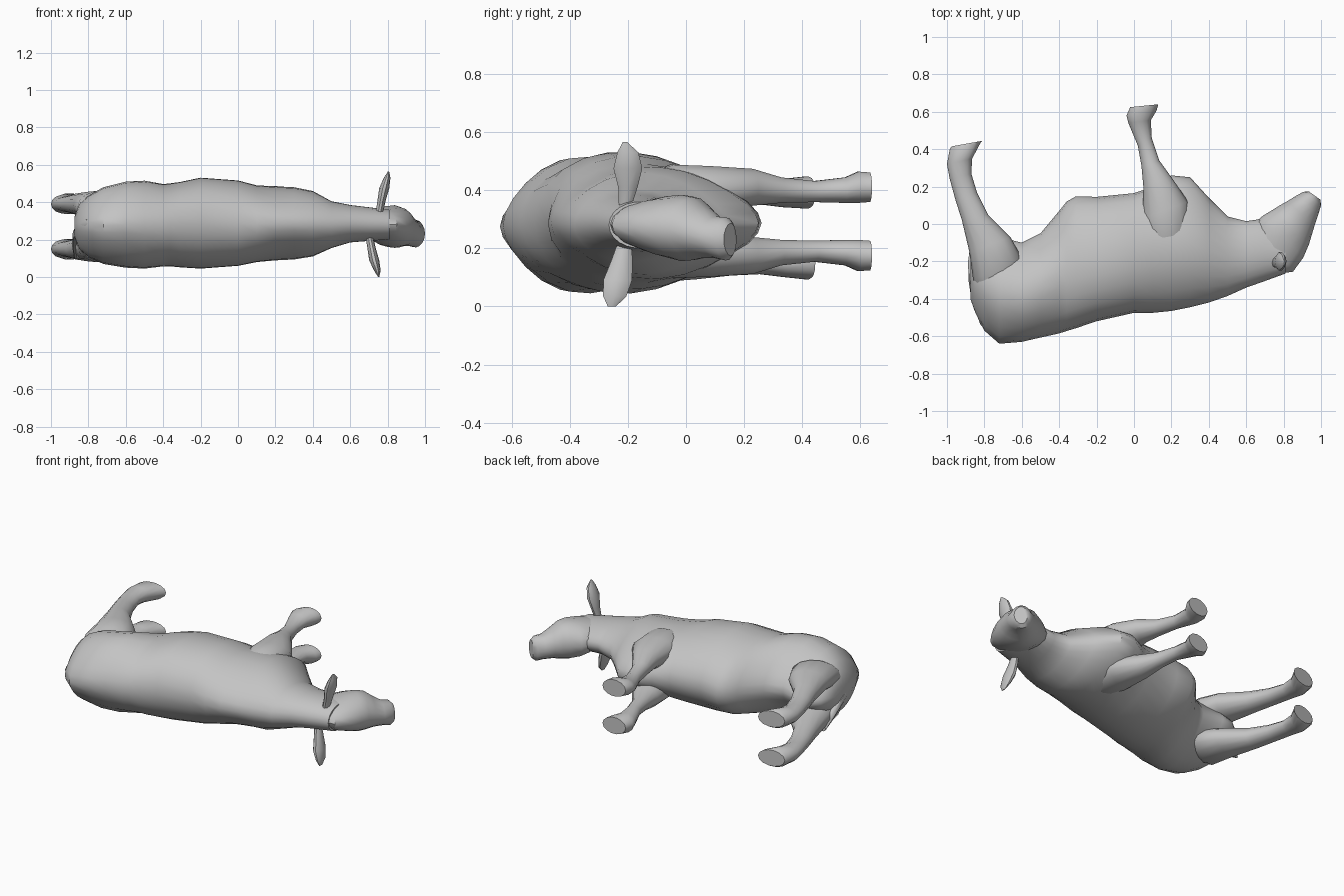
import bpy, bmesh, math
from mathutils import Vector

hide = bpy.data.materials.new("grey_hide")
hide.diffuse_color = (0.55, 0.55, 0.55, 1)


def loft(name, rings, sides=16, taper=0.0):
    """Skin oval rings (centre, half axis u, half axis v, pinch), close both ends."""
    bm = bmesh.new()
    loops = []
    for c, u, v, pinch in rings:
        loop = []
        for i in range(sides):
            a = 2 * math.pi * i / sides
            co = math.cos(a)
            k = math.sin(a) * (1 - taper * co) * (1 - pinch * co * co)
            loop.append(bm.verts.new(c + u * co + v * k))
        loops.append(loop)
    for a, b in zip(loops, loops[1:]):
        for i in range(sides):
            j = (i + 1) % sides
            bm.faces.new((a[i], a[j], b[j], b[i]))
    bm.faces.new(loops[0])
    bm.faces.new(loops[-1])
    bmesh.ops.recalc_face_normals(bm, faces=bm.faces)
    me = bpy.data.meshes.new(name)
    bm.to_mesh(me)
    bm.free()
    me.materials.append(hide)
    ob = bpy.data.objects.new(name, me)
    bpy.context.collection.objects.link(ob)
    bpy.ops.object.select_all(action='DESELECT')
    ob.select_set(True)
    bpy.context.view_layer.objects.active = ob
    bpy.ops.object.shade_smooth_by_angle(angle=math.radians(40))
    return ob


def slices(rows, flip=None):
    """Rows of (px, py, qx, qy, z centre, half width, pinch); flip reflects z."""
    out = []
    for px, py, qx, qy, z, w, *pinch in rows:
        z = z if flip is None else 2 * flip - z
        out.append((Vector(((px + qx) / 2, (py + qy) / 2, z)),
                    Vector(((qx - px) / 2, (qy - py) / 2, 0)),
                    Vector((0, 0, w)), pinch[0] if pinch else 0))
    return out


# Trunk and neck, rump to poll: x, back y, belly y, z centre, half width, pinch
trunk = [
    (-.875, -.40, -.20, .27, .05, .2), (-.85, -.47, -.12, .27, .12, .35),
    (-.80, -.57, -.08, .27, .165, .4), (-.72, -.64, -.07, .275, .205, .4),
    (-.60, -.63, -.10, .28, .23, .35), (-.50, -.607, -.05, .28, .235, .25),
    (-.40, -.585, .07, .277, .22, .1), (-.36, -.572, .12, .279, .222, .05),
    (-.31, -.557, .148, .28, .228, 0),
    (-.20, -.52, .145, .288, .243, 0), (0, -.475, .165, .288, .228, 0),
    (.10, -.475, .20, .285, .205, .1), (.20, -.465, .26, .287, .198, .25),
    (.30, -.445, .25, .287, .193, .3), (.40, -.42, .14, .285, .175, .25),
    (.50, -.385, .04, .28, .125, .1), (.60, -.34, .015, .285, .10, 0),
    (.70, -.305, .03, .283, .09, 0), (.81, -.265, -.02, .28, .08, 0),
]
loft("trunk", slices([(x, b, x, t, z, w, p) for x, b, t, z, w, p in trunk]), 24, .1)

# Head, poll to muzzle, widest across the brow
loft("head", slices([
    (.74, -.27, .64, -.08, .285, .06),
    (.85, -.255, .66, .02, .28, .088),
    (.905, -.18, .69, .045, .274, .105),
    (.935, -.11, .74, .075, .27, .114),
    (.95, -.06, .78, .10, .267, .108),
    (.965, -.01, .82, .122, .255, .088),
    (.985, .05, .865, .15, .238, .072),
    (1.0, .10, .905, .172, .232, .074),
    (.997, .13, .935, .174, .23, .056),
]), 16, -.1)

# Legs, hip or shoulder down to hoof, each pair reflected across its own plane
hind = [
    (-.80, -.42, -.62, -.34, .32, .07),
    (-.86, -.30, -.60, -.18, .37, .092),
    (-.88, -.15, -.66, -.07, .385, .074),
    (-.92, .02, -.78, .05, .39, .058),
    (-.955, .13, -.84, .17, .39, .045),
    (-.985, .24, -.87, .27, .39, .04),
    (-1.0, .32, -.865, .35, .39, .05),
    (-.985, .40, -.82, .435, .392, .057),
    (-.975, .415, -.81, .445, .392, .05),
]
fore = [
    (.10, -.18, .28, -.15, .36, .08),
    (.06, -.08, .30, -.02, .39, .10),
    (.045, .03, .29, .12, .40, .085),
    (.05, .20, .20, .25, .41, .065),
    (.04, .31, .135, .34, .40, .045),
    (.02, .42, .095, .46, .395, .037),
    (-.03, .54, .09, .555, .40, .045),
    (-.04, .58, .12, .605, .41, .055),
    (-.02, .625, .13, .64, .41, .052),
]
for name, rows, plane in (("hind_leg", hind, .27), ("fore_leg", fore, .2925)):
    loft(name + "_upper", slices(rows), 14)
    loft(name + "_lower", slices(rows, plane), 14)

# Tail hanging over the rump and drooping to the lower side
loft("tail", slices([
    (-.76, -.60, -.70, -.57, .285, .03),
    (-.82, -.54, -.77, -.52, .285, .03),
    (-.867, -.42, -.82, -.41, .272, .028),
    (-.885, -.30, -.84, -.30, .23, .028),
    (-.887, -.20, -.84, -.19, .165, .028),
    (-.878, -.13, -.845, -.12, .11, .015),
]), 8)

# Ears, leaf shaped: x, y, z, half thickness, half breadth
ears = {
    "ear_upper": [(.755, -.21, .34, .02, .022), (.768, -.20, .41, .022, .035),
                  (.782, -.20, .475, .027, .052), (.797, -.20, .53, .018, .038),
                  (.805, -.21, .565, .003, .008)],
    "ear_lower": [(.70, -.21, .23, .02, .022), (.713, -.22, .16, .022, .038),
                  (.728, -.235, .09, .027, .052), (.745, -.245, .035, .018, .042),
                  (.752, -.255, 0, .003, .015)],
}
for name, rows in ears.items():
    loft(name, [(Vector((x, y, z)), Vector((t, 0, 0)), Vector((0, b, 0)), 0)
                for x, y, z, t, b in rows], 10)
